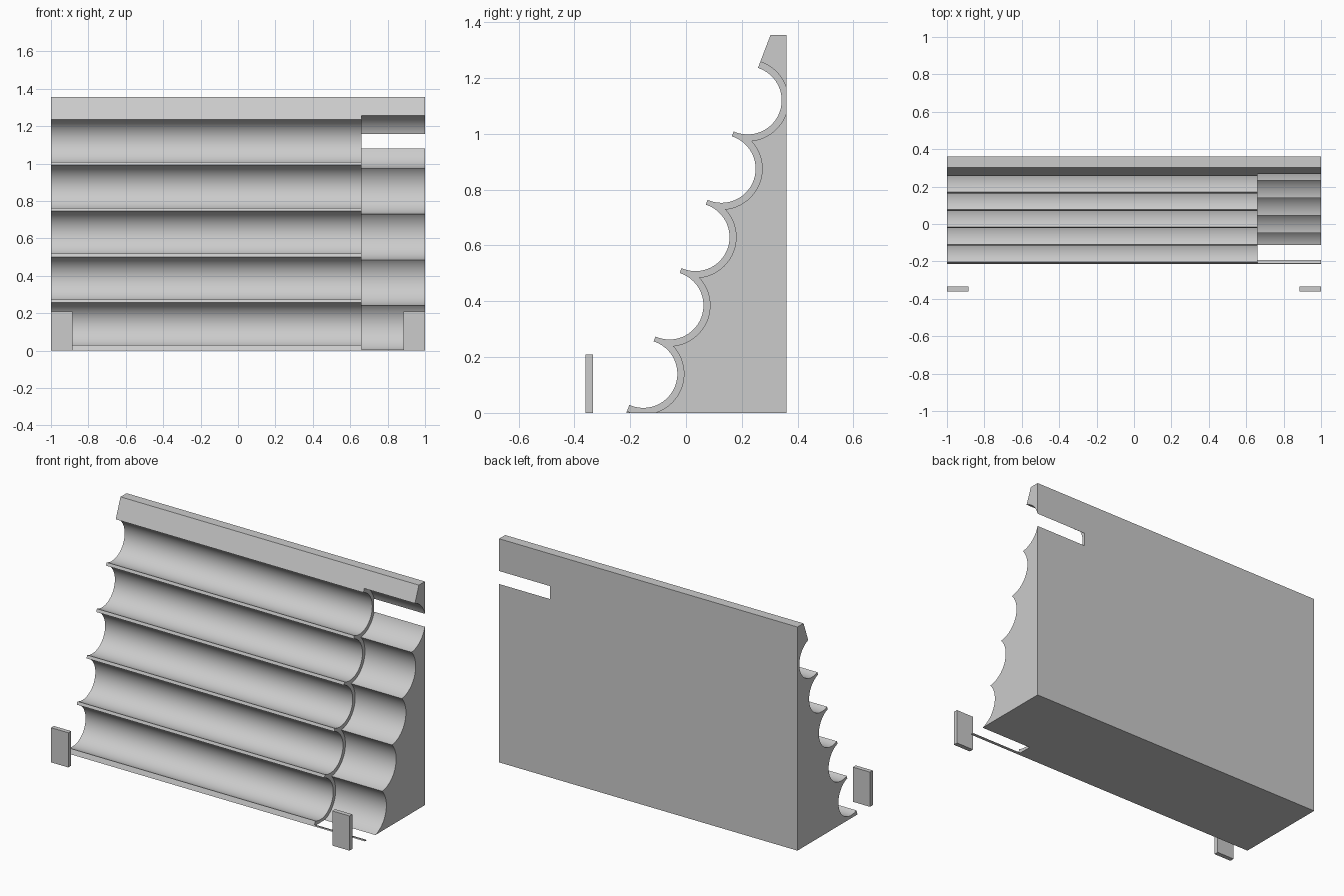
import bpy, bmesh, math
from mathutils import Matrix

cube = bpy.data.objects.get("Cube")
if cube:
    bpy.data.objects.remove(cube, do_unlink=True)

grey = bpy.data.materials.new("light grey")
grey.use_nodes = True
grey.diffuse_color = (0.6, 0.6, 0.6, 1)
grey.node_tree.nodes["Principled BSDF"].inputs["Base Color"].default_value = (0.6, 0.6, 0.6, 1)

BACK, HEIGHT, SLOPE = 0.361, 1.355, 0.3816   # slope: y gained per unit z
FIRST_Y, FIRST_Z, STEP_Z = -0.153, 0.14, 0.245
ROWS, STOP_X = 5, 0.66


def finish(name, bm):
    bmesh.ops.recalc_face_normals(bm, faces=bm.faces[:])
    mesh = bpy.data.meshes.new(name)
    bm.to_mesh(mesh)
    bm.free()
    mesh.materials.append(grey)
    obj = bpy.data.objects.new(name, mesh)
    bpy.context.collection.objects.link(obj)
    return obj


def prism(name, profile, x0, x1):
    """Extrude a (y, z) profile along x."""
    bm = bmesh.new()
    face = bm.faces.new([bm.verts.new((x0, y, z)) for y, z in profile])
    ext = bmesh.ops.extrude_face_region(bm, geom=[face])
    verts = [v for v in ext["geom"] if isinstance(v, bmesh.types.BMVert)]
    bmesh.ops.translate(bm, verts=verts, vec=(x1 - x0, 0, 0))
    return finish(name, bm)


def rod(name, radius, y, z, x0, x1):
    """Cylinder along x, used as a cutter."""
    bm = bmesh.new()
    place = Matrix.Translation(((x0 + x1) / 2, y, z)) @ Matrix.Rotation(math.pi / 2, 4, 'Y')
    bmesh.ops.create_cone(bm, cap_ends=True, segments=96, radius1=radius,
                          radius2=radius, depth=x1 - x0, matrix=place)
    obj = finish(name, bm)
    obj.hide_render = True
    return obj


# Leaning rack body
front = -0.214
rack = prism("rack_body", [(front, 0), (BACK, 0), (BACK, HEIGHT),
                           (front + SLOPE * HEIGHT, HEIGHT)], -1, 1)

# Full-length troughs, and wider recesses at the left end
cutters = []
for i in range(ROWS):
    z = FIRST_Z + STEP_Z * i
    y = FIRST_Y + STEP_Z * SLOPE * i
    cutters.append(rod("trough_cutter", 0.122, y, z, -1.1, 1.1))
    cutters.append(rod("recess_cutter", 0.1455, y, z, STOP_X, 1.2))

bpy.context.view_layer.objects.active = rack
for cutter in cutters:
    mod = rack.modifiers.new("cut", 'BOOLEAN')
    mod.operation = 'DIFFERENCE'
    mod.solver = 'EXACT'
    mod.object = cutter
    bpy.ops.object.modifier_apply(modifier=mod.name)
for cutter in cutters:
    bpy.data.objects.remove(cutter, do_unlink=True)

bpy.ops.object.select_all(action='DESELECT')
rack.select_set(True)
bpy.ops.object.shade_smooth_by_angle(angle=math.radians(25))

# Loose stop plates standing in front of both ends
for side, sign in (("left", 1), ("right", -1)):
    prism(side + "_plate", [(-BACK, 0), (-0.334, 0), (-0.334, 0.21), (-BACK, 0.21)],
          sign * 0.885, sign * 1)
